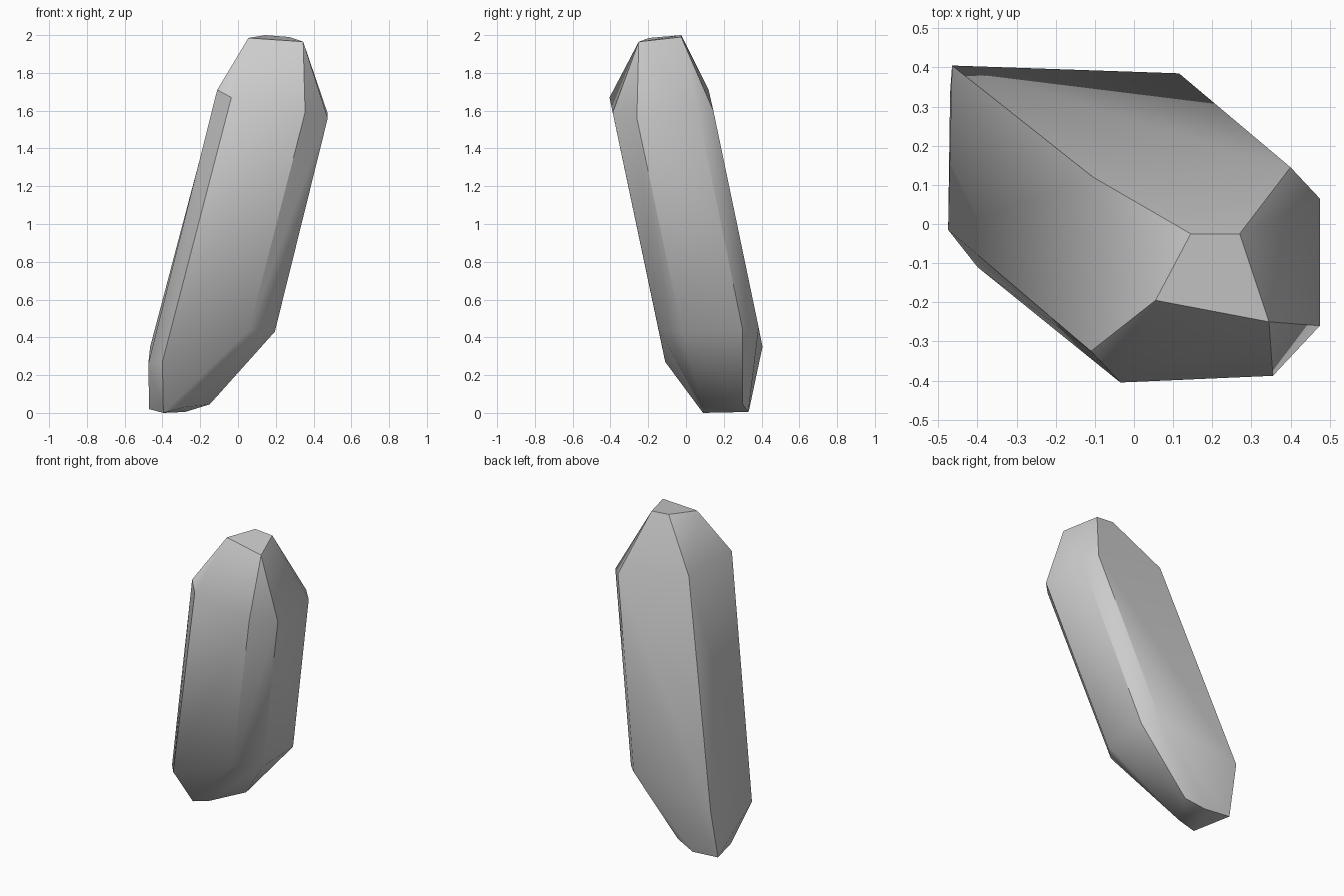
import bpy, bmesh, math

# Top facet of the crystal tip
tip = [(0.145, -0.025, 2.0), (0.27, -0.025, 1.99),
       (0.345, -0.25, 1.965), (0.055, -0.195, 1.985)]
# Seven-sided leaning shaft: upper and lower shoulder rings, in the same order
upper = [(-0.105, 0.12, 1.71), (0.40, 0.145, 1.60), (0.475, 0.065, 1.585),
         (0.475, -0.26, 1.56), (0.355, -0.388, 1.59), (-0.035, -0.405, 1.67),
         (-0.11, -0.325, 1.71)]
lower = [(-0.465, 0.405, 0.35), (0.115, 0.385, 0.45), (0.195, 0.30, 0.44),
         (0.195, -0.02, 0.43), (0.06, -0.145, 0.44), (-0.40, -0.11, 0.27),
         (-0.475, -0.015, 0.26)]
# Small facet under the foot
foot = [(-0.47, 0.335, 0.02), (-0.28, 0.33, 0.005), (-0.15, 0.30, 0.045),
        (-0.285, 0.09, 0.03), (-0.395, 0.09, 0.0)]

# Wrap the rings in flat crystal facets
bm = bmesh.new()
for co in tip + upper + lower + foot:
    bm.verts.new(co)
bmesh.ops.convex_hull(bm, input=bm.verts)
bmesh.ops.dissolve_limit(bm, angle_limit=math.radians(4),
                         verts=bm.verts, edges=bm.edges)
bmesh.ops.recalc_face_normals(bm, faces=bm.faces)
mesh = bpy.data.meshes.new("crystal")
bm.to_mesh(mesh)
bm.free()

crystal = bpy.data.objects.new("crystal", mesh)
bpy.context.collection.objects.link(crystal)
bpy.context.view_layer.objects.active = crystal
crystal.select_set(True)

# Soft shading across the shallow shoulders, crisp edges elsewhere
bpy.ops.object.shade_smooth_by_angle(angle=math.radians(35))
